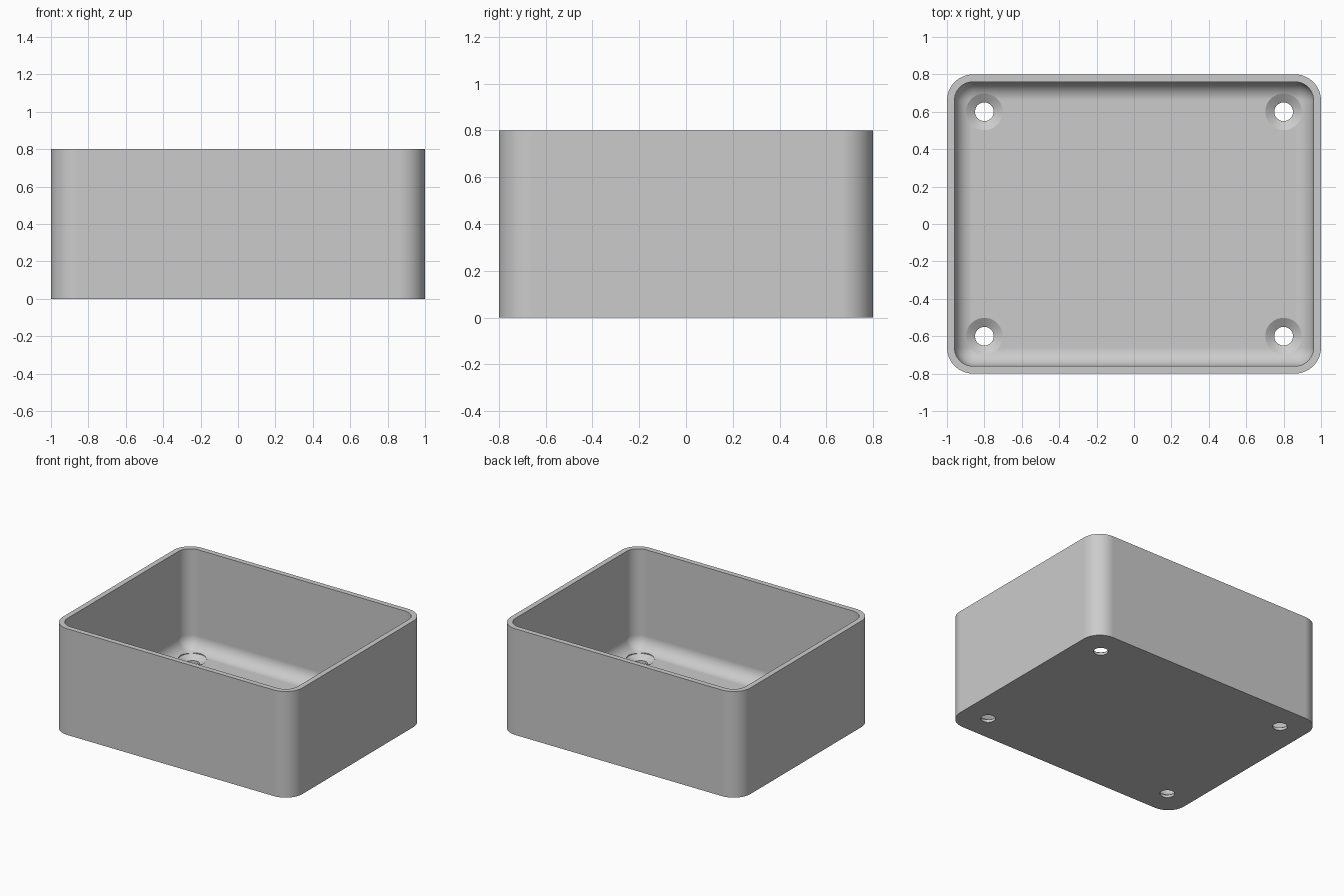
import bpy, bmesh, math

cube = bpy.data.objects.get("Cube")
if cube:
    bpy.data.objects.remove(cube, do_unlink=True)

HALF_X, HALF_Y, HEIGHT = 1.0, 0.8, 0.8
CORNER, WALL, FLOOR, FILLET = 0.14, 0.04, 0.05, 0.1
HOLE_X, HOLE_Y, HOLE_R, SINK_R = 0.8, 0.6, 0.05, 0.098
ARC = 14

grey = bpy.data.materials.new("plain grey")
grey.use_nodes = True
colour = (0.6, 0.6, 0.6, 1)
grey.diffuse_color = colour
grey.node_tree.nodes["Principled BSDF"].inputs["Base Color"].default_value = colour


def rounded_ring(bm, inset, z):
    """Rounded rectangle of vertices, shrunk evenly by inset."""
    ring = []
    radius = max(CORNER - inset, 0)
    for q, (sx, sy) in enumerate([(1, 1), (-1, 1), (-1, -1), (1, -1)]):
        for i in range(ARC + 1):
            a = (q + i / ARC) * math.pi / 2
            ring.append(bm.verts.new((sx * (HALF_X - CORNER) + radius * math.cos(a),
                                      sy * (HALF_Y - CORNER) + radius * math.sin(a), z)))
    return ring


def loft(bm, rings):
    """Skin consecutive rings and cap both ends."""
    for low, high in zip(rings, rings[1:]):
        for i in range(len(low)):
            j = (i + 1) % len(low)
            bm.faces.new((low[i], low[j], high[j], high[i]))
    bm.faces.new(rings[0][::-1])
    bm.faces.new(rings[-1])


def finish(bm, name):
    bmesh.ops.remove_doubles(bm, verts=bm.verts, dist=1e-5)
    bmesh.ops.recalc_face_normals(bm, faces=bm.faces)
    mesh = bpy.data.meshes.new(name)
    bm.to_mesh(mesh)
    bm.free()
    mesh.materials.append(grey)
    obj = bpy.data.objects.new(name, mesh)
    bpy.context.collection.objects.link(obj)
    return obj


# Open tray: outer wall, rim, inner wall, then a fillet down to the floor
bm = bmesh.new()
profile = [(0, 0), (0, HEIGHT), (WALL, HEIGHT)]
for i in range(ARC + 1):
    a = i / ARC * math.pi / 2
    profile.append((WALL + FILLET * (1 - math.cos(a)), FLOOR + FILLET * (1 - math.sin(a))))
loft(bm, [rounded_ring(bm, inset, z) for inset, z in profile])
tray = finish(bm, "tray")

# Countersunk screw hole cutters in the four floor corners
bm = bmesh.new()
sink = [(HOLE_R, -0.1), (HOLE_R, 0.02), (SINK_R, FLOOR), (SINK_R, 0.2)]
for sx in (-1, 1):
    for sy in (-1, 1):
        rings = []
        for r, z in sink:
            rings.append([bm.verts.new((sx * HOLE_X + r * math.cos(t * math.tau / 48),
                                        sy * HOLE_Y + r * math.sin(t * math.tau / 48), z))
                          for t in range(48)])
        loft(bm, rings)
cutter = finish(bm, "screw_hole_cutter")
cutter.hide_render = True

# Cut the holes and drop the cutter
bpy.context.view_layer.objects.active = tray
tray.select_set(True)
cut = tray.modifiers.new("screw holes", 'BOOLEAN')
cut.operation, cut.solver, cut.object = 'DIFFERENCE', 'EXACT', cutter
bpy.ops.object.modifier_apply(modifier=cut.name)
bpy.data.objects.remove(cutter, do_unlink=True)

# Smooth curves, crisp edges, flat floor shading
bpy.ops.object.shade_smooth_by_angle(angle=math.radians(25))
weighted = tray.modifiers.new("weighted normals", 'WEIGHTED_NORMAL')
weighted.keep_sharp = True
